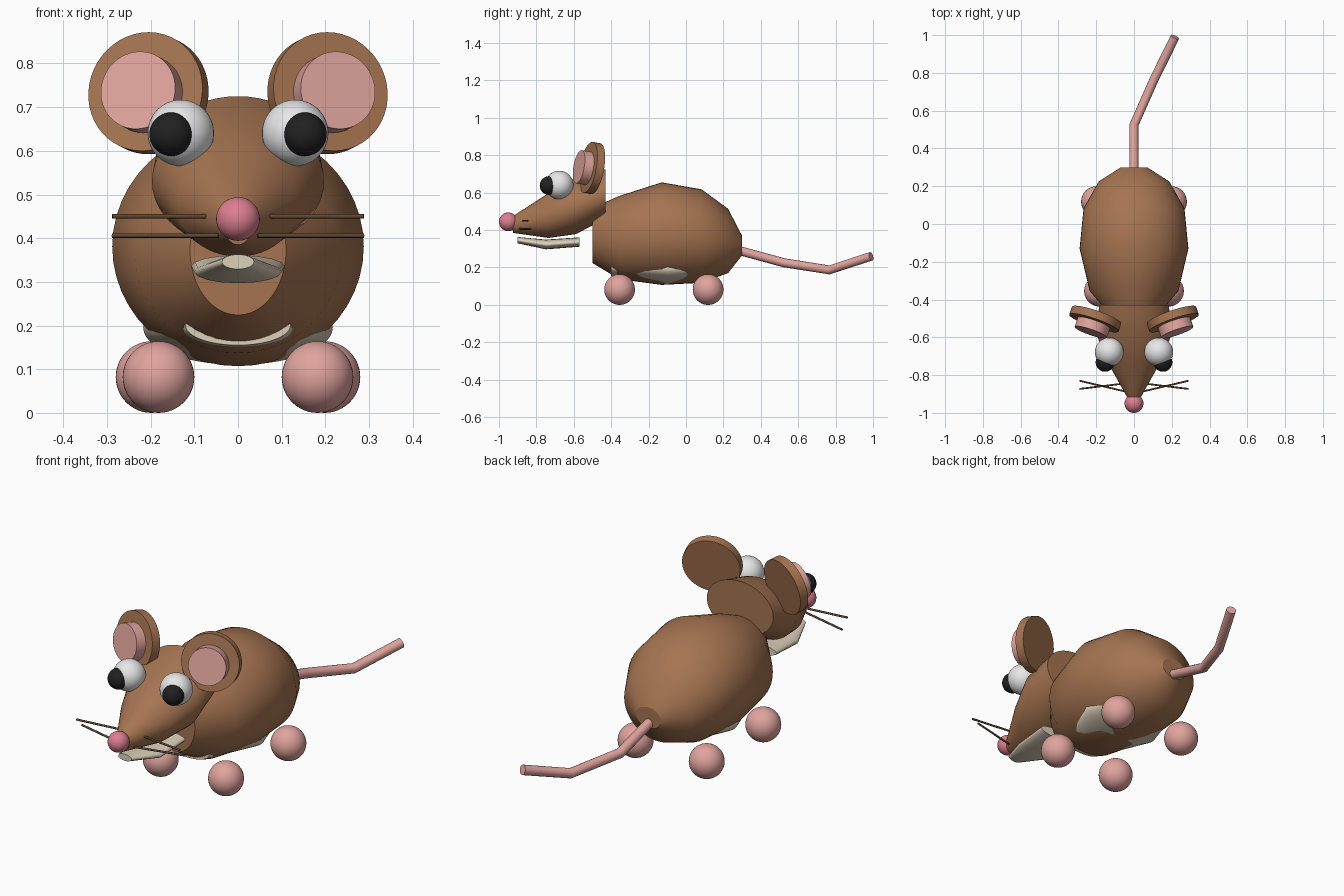
import bpy, bmesh, math
from mathutils import Vector

if "Cube" in bpy.data.objects:
    bpy.data.objects.remove(bpy.data.objects["Cube"])


def material(name, rgb):
    m = bpy.data.materials.new(name)
    m.diffuse_color = (*rgb, 1)
    m.use_nodes = True
    m.node_tree.nodes["Principled BSDF"].inputs["Base Color"].default_value = m.diffuse_color
    return m


BROWN = material("brown fur", (0.38, 0.175, 0.083))
PINK = material("soft pink", (0.75, 0.37, 0.34))
ROSE = material("rose nose", (0.72, 0.21, 0.28))
WHITE = material("eye white", (0.85, 0.85, 0.85))
BLACK = material("pupil black", (0.015, 0.015, 0.015))
CREAM = material("cream fur", (0.72, 0.63, 0.49))
DARK = material("whisker brown", (0.12, 0.065, 0.03))


def finish(bm, name, mat):
    bmesh.ops.recalc_face_normals(bm, faces=bm.faces)
    me = bpy.data.meshes.new(name)
    bm.to_mesh(me)
    bm.free()
    me.materials.append(mat)
    ob = bpy.data.objects.new(name, me)
    bpy.context.collection.objects.link(ob)
    return ob


def capped(bm, caps):
    # smooth sides with crisp flat end caps
    for f in bm.faces:
        f.smooth = f not in caps
    for f in caps:
        for e in f.edges:
            e.smooth = False


def loft(name, rings, mat, n=48):
    # rings along y: (y, centre z, half width, half height)
    bm = bmesh.new()
    loops = []
    for y, cz, rx, rz in rings:
        loops.append([bm.verts.new((rx * math.cos(2 * math.pi * i / n), y,
                                    cz + rz * math.sin(2 * math.pi * i / n)))
                      for i in range(n)])
    for a, b in zip(loops, loops[1:]):
        for i in range(n):
            j = (i + 1) % n
            bm.faces.new((a[i], a[j], b[j], b[i]))
    capped(bm, [bm.faces.new(loops[0]), bm.faces.new(loops[-1])])
    return finish(bm, name, mat)


def ball(name, centre, r, mat):
    bm = bmesh.new()
    bmesh.ops.create_uvsphere(bm, u_segments=40, v_segments=24, radius=r)
    for f in bm.faces:
        f.smooth = True
    finish(bm, name, mat).location = centre


def rod(name, a, b, r, mat, n=48):
    # cylinder from point a to point b
    a, b = Vector(a), Vector(b)
    bm = bmesh.new()
    bmesh.ops.create_cone(bm, cap_ends=True, segments=n, radius1=r, radius2=r,
                          depth=(b - a).length)
    capped(bm, [f for f in bm.faces if len(f.verts) > 4])
    ob = finish(bm, name, mat)
    ob.location = (a + b) / 2
    ob.rotation_euler = (b - a).to_track_quat('Z', 'Y').to_euler()


# body, belly, head and chin
loft("body", [(-0.50, 0.372, 0.11, 0.148), (-0.355, 0.36, 0.235, 0.223),
              (-0.13, 0.381, 0.288, 0.274), (0.083, 0.368, 0.267, 0.25),
              (0.225, 0.342, 0.187, 0.172), (0.30, 0.317, 0.07, 0.052)], BROWN)
loft("belly", [(-0.40, 0.20, 0.12, 0.045), (-0.10, 0.195, 0.217, 0.085),
               (0.15, 0.20, 0.14, 0.05)], CREAM)
loft("head", [(-0.43, 0.593, 0.185, 0.132), (-0.59, 0.53, 0.197, 0.152),
              (-0.735, 0.478, 0.138, 0.12), (-0.925, 0.43, 0.032, 0.045)], BROWN)
loft("chin", [(-0.57, 0.336, 0.107, 0.025), (-0.75, 0.323, 0.10, 0.026),
              (-0.90, 0.346, 0.037, 0.017)], CREAM, 16)
ball("nose", (0, -0.95, 0.444), 0.05, ROSE)

# paired parts
for s, side in ((-1, "left"), (1, "right")):
    ball(side + "_eye", (s * 0.131, -0.678, 0.641), 0.076, WHITE)
    ball(side + "_pupil", (s * 0.153, -0.732, 0.638), 0.05, BLACK)
    ball(side + "_front_foot", (s * 0.182, -0.355, 0.082), 0.082, PINK)
    ball(side + "_back_foot", (s * 0.198, 0.118, 0.082), 0.082, PINK)

    facing = Vector((s * 0.32, -0.93, 0.17)).normalized()
    ear = Vector((s * 0.205, -0.503, 0.732))
    rod(side + "_ear", ear - facing * 0.022, ear + facing * 0.022, 0.138, BROWN)
    pad = ear - Vector((0, 0, 0.006))
    rod(side + "_inner_ear", pad + facing * 0.01, pad + facing * 0.075, 0.09, PINK)

    rod(side + "_upper_whisker", (s * 0.065, -0.846, 0.45),
        (s * 0.288, -0.873, 0.45), 0.005, DARK, 10)
    rod(side + "_lower_whisker", (s * 0.045, -0.887, 0.406),
        (s * 0.288, -0.83, 0.406), 0.005, DARK, 10)

# tail swept along a bent path
path = [(0, 0.26, 0.297), (0, 0.525, 0.225), (0.107, 0.767, 0.187), (0.217, 0.99, 0.26)]
cu = bpy.data.curves.new("tail", 'CURVE')
cu.dimensions = '3D'
cu.bevel_depth = 0.024
cu.bevel_resolution = 6
cu.use_fill_caps = True
sp = cu.splines.new('POLY')
sp.points.add(len(path) - 1)
for p, co in zip(sp.points, path):
    p.co = (*co, 1)
cu.materials.append(PINK)
tail = bpy.data.objects.new("tail", cu)
bpy.context.collection.objects.link(tail)
bpy.context.view_layer.objects.active = tail
tail.select_set(True)
bpy.ops.object.convert(target='MESH')
bpy.ops.object.shade_smooth_by_angle(angle=math.radians(50))
